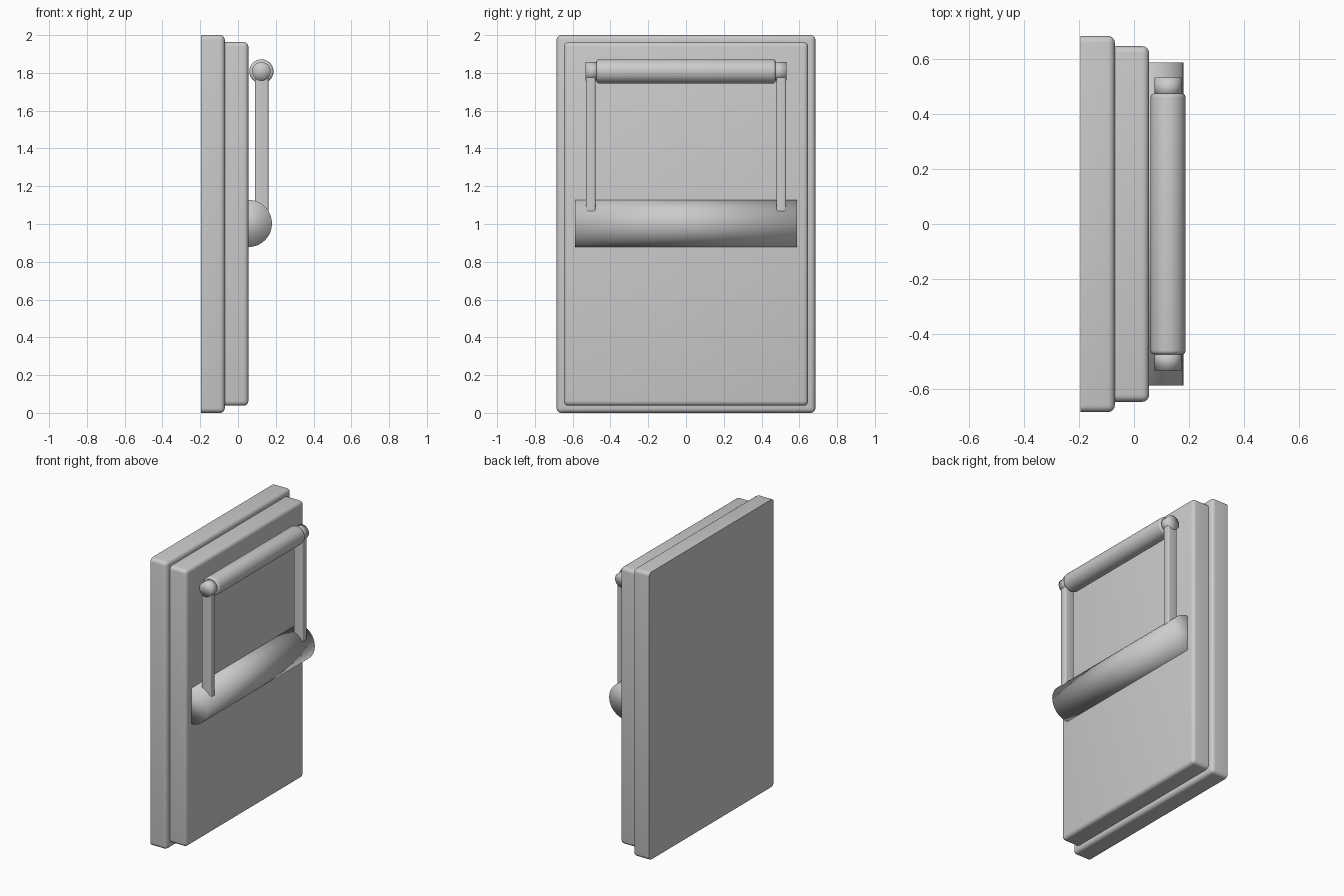
import bpy, math
from mathutils import Vector

cube = bpy.data.objects.get("Cube")
if cube:
    bpy.data.objects.remove(cube, do_unlink=True)

grey = bpy.data.materials.new("plain grey")
grey.use_nodes = True
grey.diffuse_color = (0.6, 0.6, 0.6, 1)
grey.node_tree.nodes["Principled BSDF"].inputs["Base Color"].default_value = (0.6, 0.6, 0.6, 1)


def finish(name, bevel=0, keep=None, angle=40):
    """Name, colour, bevel the chosen edges and smooth the active object."""
    ob = bpy.context.object
    ob.name = ob.data.name = name
    ob.data.materials.append(grey)
    bpy.ops.object.transform_apply(location=False, rotation=True, scale=True)
    if bevel:
        weights = ob.data.attributes.new("bevel_weight_edge", "FLOAT", "EDGE")
        for e in ob.data.edges:
            ends = [ob.data.vertices[i].co for i in e.vertices]
            weights.data[e.index].value = 1.0 if keep(*ends) else 0.0
        mod = ob.modifiers.new("rounded edges", "BEVEL")
        mod.limit_method = "WEIGHT"
        mod.width = bevel
        mod.segments = 4
        bpy.ops.object.modifier_apply(modifier=mod.name)
    if angle:
        bpy.ops.object.shade_smooth_by_angle(angle=math.radians(angle))
    else:
        bpy.ops.object.shade_smooth()
    return ob


def box(name, low, high, bevel, keep):
    low, high = Vector(low), Vector(high)
    bpy.ops.mesh.primitive_cube_add(size=1, location=(low + high) / 2)
    bpy.context.object.scale = high - low
    return finish(name, bevel, keep)


def rod(name, x, z, radius, y0, y1, bevel=0, fill="NGON", angle=40):
    bpy.ops.mesh.primitive_cylinder_add(
        vertices=32, radius=radius, depth=y1 - y0, end_fill_type=fill,
        location=(x, (y0 + y1) / 2, z), rotation=(math.pi / 2, 0, 0))
    # only the rims at the two ends are rounded
    return finish(name, bevel, lambda a, b: abs(a.y - b.y) < 1e-4, angle)


def not_back(a, b):
    return a.x > 0 or b.x > 0


def upright(a, b):
    return abs(a.z - b.z) > 0.1


# Stepped slab, with a sharp flat back
box("back_plate", (-0.195, -0.685, 0), (-0.07, 0.685, 2), 0.025, not_back)
box("front_panel", (-0.072, -0.647, 0.038), (0.055, 0.647, 1.963), 0.025, not_back)

# Rounded rail across the middle
rod("cross_rail", 0.055, 1.003, 0.125, -0.588, 0.588, angle=0)

# Two arms with round end caps
for side, s in (("right", -1), ("left", 1)):
    y0, y1 = sorted((s * 0.479, s * 0.53))
    box(side + "_arm", (0.089, y0, 1.0), (0.161, y1, 1.81), 0.01, upright)
    y0, y1 = sorted((s * 0.46, s * 0.533))
    rod(side + "_cap", 0.124, 1.808, 0.049, y0, y1, fill="TRIFAN", angle=0)

# Grip bar between the caps
rod("grip", 0.124, 1.808, 0.064, -0.475, 0.475, bevel=0.015)
